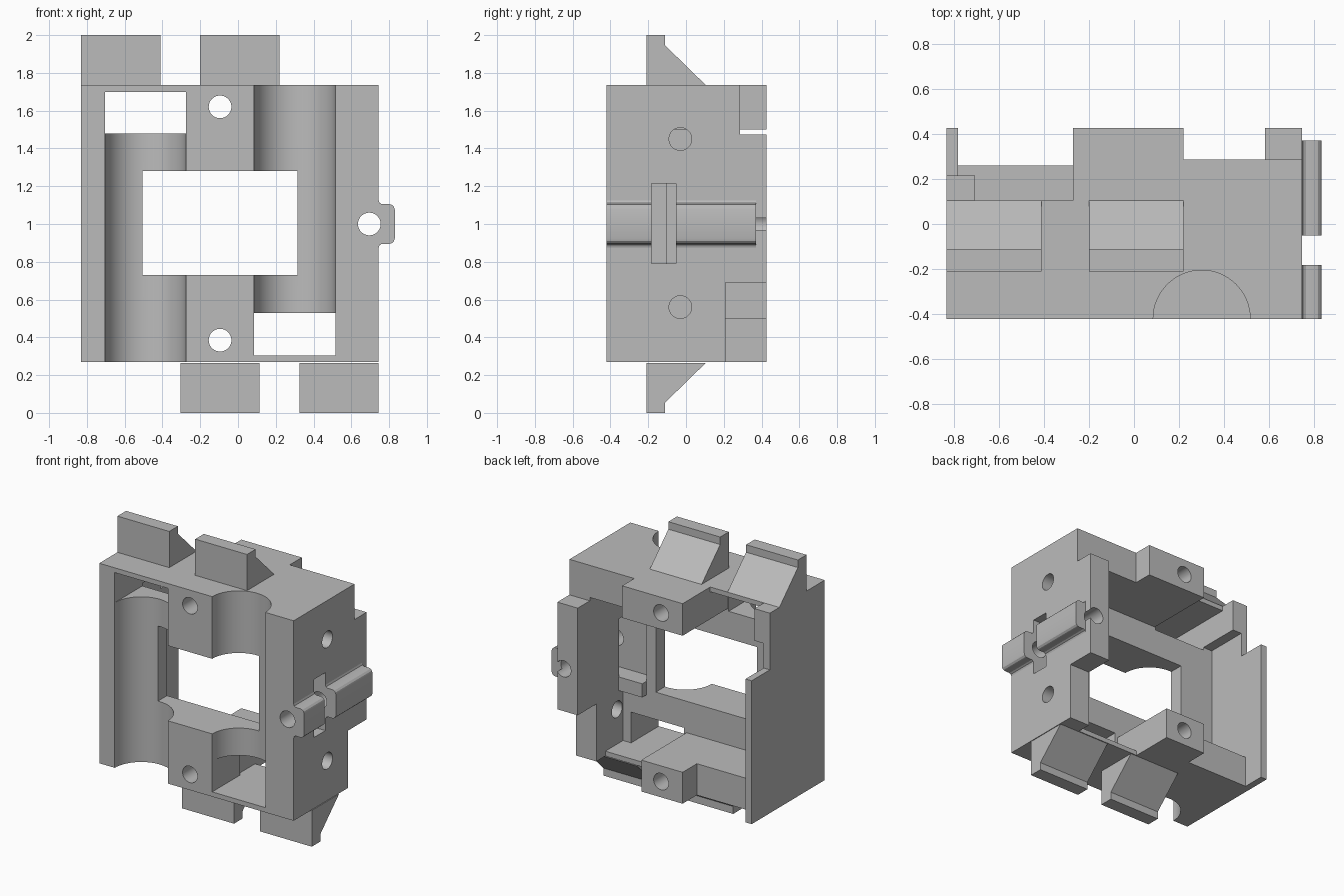
import bpy, math

if "Cube" in bpy.data.objects:
    bpy.data.objects.remove(bpy.data.objects["Cube"], do_unlink=True)

GREY = (0.5, 0.5, 0.5, 1)
mat = bpy.data.materials.new("plain grey")
mat.use_nodes = True
mat.diffuse_color = GREY
mat.node_tree.nodes["Principled BSDF"].inputs["Base Color"].default_value = GREY

XL, XR = -0.83, 0.745          # body sides
FRONT, BACK = -0.42, 0.425     # body front and back
BOT, TOP = 0.27, 1.735         # body bottom and top
SLAB = -0.10                   # back of the front slab


def prism(name, profile, axis, a, b):
    """Extrude a 2D profile along an axis: 'x' takes (y, z), 'y' takes (x, z)."""
    def point(p, t):
        return (t, p[0], p[1]) if axis == 'x' else (p[0], t, p[1])
    n = len(profile)
    verts = [point(p, a) for p in profile] + [point(p, b) for p in profile]
    faces = [list(range(n)), list(range(n, 2 * n))]
    faces += [[i, (i + 1) % n, n + (i + 1) % n, n + i] for i in range(n)]
    mesh = bpy.data.meshes.new(name)
    mesh.from_pydata(verts, [], faces)
    ob = bpy.data.objects.new(name, mesh)
    bpy.context.collection.objects.link(ob)
    mesh.materials.append(mat)
    bpy.context.view_layer.objects.active = ob
    bpy.ops.object.select_all(action='DESELECT')
    ob.select_set(True)
    bpy.ops.object.mode_set(mode='EDIT')
    bpy.ops.mesh.select_all(action='SELECT')
    bpy.ops.mesh.normals_make_consistent(inside=False)
    bpy.ops.object.mode_set(mode='OBJECT')
    return ob


def box(name, x, y, z):
    corners = [(x[0], z[0]), (x[1], z[0]), (x[1], z[1]), (x[0], z[1])]
    return prism(name, corners, 'y', y[0], y[1])


def rod(name, center, radius, length, axis, sides=48):
    turn = {'x': (0, math.pi / 2, 0), 'y': (math.pi / 2, 0, 0), 'z': (0, 0, 0)}[axis]
    bpy.ops.mesh.primitive_cylinder_add(vertices=sides, radius=radius, depth=length,
                                        location=center, rotation=turn)
    ob = bpy.context.object
    ob.name = name
    ob.data.materials.append(mat)
    return ob


def combine(target, tool, operation, keep=False):
    tool.hide_render = True
    mod = target.modifiers.new("combine", 'BOOLEAN')
    mod.operation, mod.object, mod.solver = operation, tool, 'EXACT'
    bpy.context.view_layer.objects.active = target
    bpy.ops.object.modifier_apply(modifier=mod.name)
    if not keep:
        bpy.data.objects.remove(tool, do_unlink=True)


def smooth(ob):
    bpy.ops.object.select_all(action='DESELECT')
    ob.select_set(True)
    bpy.context.view_layer.objects.active = ob
    bpy.ops.object.shade_smooth_by_angle(angle=math.radians(30))


# Front slab with window, two half-round grooves and their end openings
frame = box("frame", (XL, XR), (FRONT, SLAB), (BOT, TOP))
slab_cuts = [
    box("window", (-0.505, 0.315), (-1, 1), (0.73, 1.28)),
    box("upper_opening", (-0.705, -0.275), (-1, 1), (1.48, 1.70)),
    box("lower_opening", (0.085, 0.515), (-1, 1), (0.305, 0.53)),
    rod("left_groove", (-0.49, FRONT, 0.745), 0.215, 1.49, 'z', 64),
    rod("right_groove", (0.30, FRONT, 1.26), 0.215, 1.48, 'z', 64),
]
for cut in slab_cuts:
    combine(frame, cut, 'DIFFERENCE')

# Walls behind the slab
IN = SLAB - 0.03
walls = [
    # thin wall on the -x side with its corner post
    ((XL, -0.78), (IN, BACK), (BOT, 1.32)),
    ((XL, -0.78), (IN, 0.215), (1.25, TOP)),
    ((XL, -0.705), (IN, 0.215), (1.50, TOP)),
    # stepped thick wall on the +x side
    ((0.58, XR), (IN, 0.21), (BOT, 0.75)),
    ((0.58, XR), (IN, BACK), (0.69, 1.475)),
    ((0.58, XR), (IN, 0.285), (1.40, TOP)),
    # top wall and its screw block
    ((-0.27, 0.60), (IN, 0.285), (1.50, TOP)),
    ((-0.27, 0.22), (0.0, BACK), (1.50, TOP)),
    ((XL, -0.25), (IN, 0.105), (1.70, TOP)),
    # bottom wall and its screw block
    ((-0.80, 0.065), (IN, 0.26), (BOT, 0.50)),
    ((-0.27, 0.065), (0.0, BACK), (BOT, 0.50)),
    ((0.05, 0.60), (IN, 0.105), (BOT, 0.305)),
    # small ledge beneath the side slot
    ((0.39, 0.60), (IN, -0.05), (0.69, 0.79)),
]
for x, y, z in walls:
    combine(frame, box("wall", x, y, z), 'UNION')

# Clamp lug on the +x side with rounded corners
half = [(0.73, 0.125), (XR, 0.125), (0.75, 0.112), (0.762, 0.105), (0.80, 0.105),
        (0.815, 0.101), (0.826, 0.09), (0.83, 0.075)]
profile = [(x, 1 + h) for x, h in half] + [(x, 1 - h) for x, h in reversed(half)]
lug = prism("clamp_lug", profile, 'y', FRONT, 0.37)

# Slot and long bore pass through both lug and frame
slot = box("slot", (0.39, 0.9), (-0.182, -0.052), (0.79, 1.215))
bore = rod("bore", (0.695, 0, 1.0), 0.06, 2, 'y')
for cut in (slot, bore):
    combine(frame, cut, 'DIFFERENCE', keep=True)
    combine(lug, cut, 'DIFFERENCE')

# Screw holes: two from the front, two in the +x wall
for z in (0.385, 1.62):
    combine(frame, rod("screw_hole", (-0.095, 0, z), 0.06, 2, 'y'), 'DIFFERENCE')
for z in (0.56, 1.45):
    combine(frame, rod("side_hole", (0.68, -0.03, z), 0.06, 0.24, 'x'), 'DIFFERENCE')

smooth(frame)
smooth(lug)

# Wedge tabs on the top and, turned over, on the bottom
wedge = [(-0.21, TOP), (-0.21, 2.0), (-0.11, 2.0), (-0.11, 1.945), (0.105, TOP)]
for name, x0, x1 in (("outer", XL, -0.41), ("inner", -0.20, 0.22)):
    prism("top_" + name + "_tab", wedge, 'x', x0, x1)
    flipped = [(y, 2 - z) for y, z in wedge]
    prism("bottom_" + name + "_tab", flipped, 'x', XL + XR - x1, XL + XR - x0)
